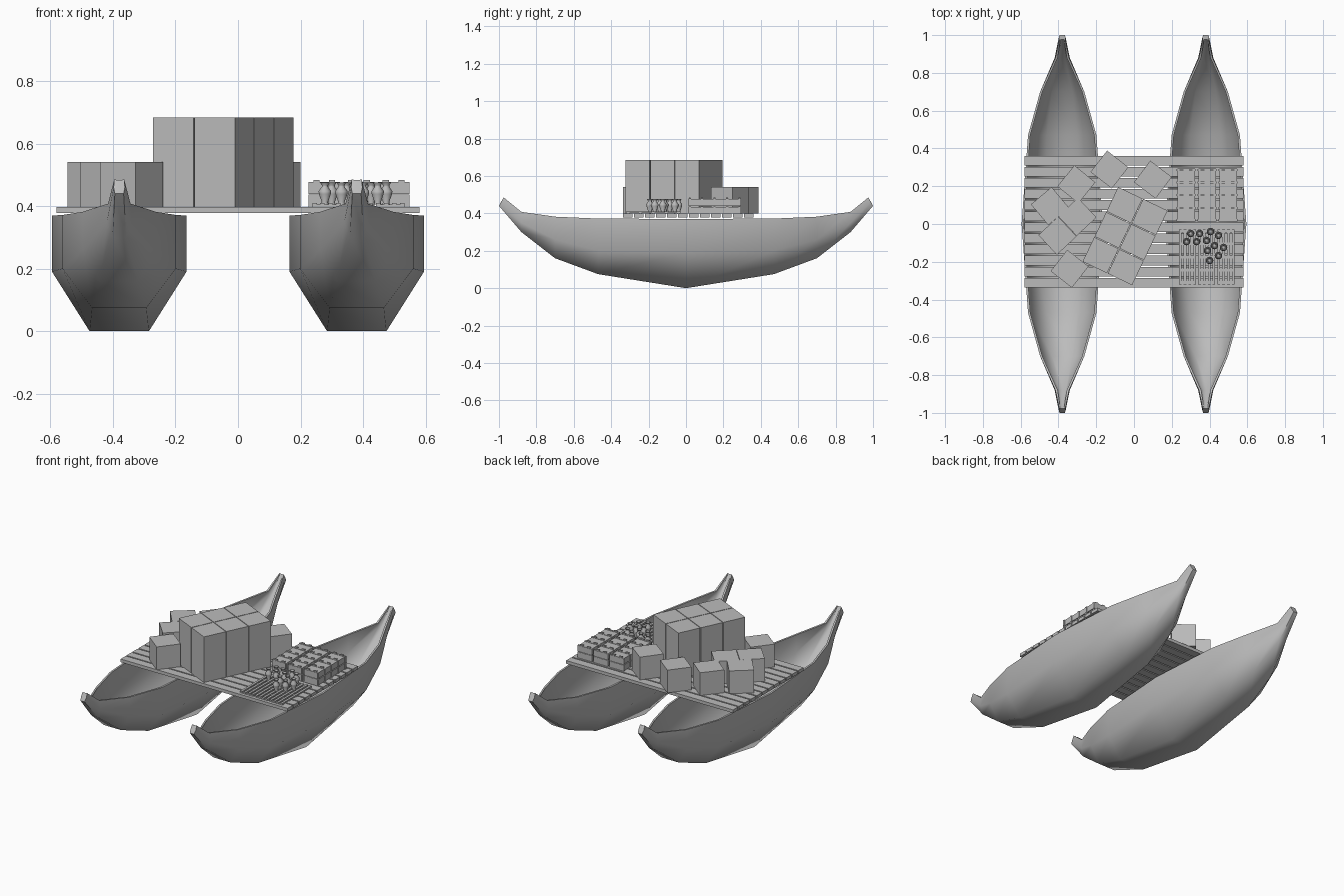
import bpy, bmesh, math
from mathutils import Matrix, Vector

if "Cube" in bpy.data.objects:
    bpy.data.objects.remove(bpy.data.objects["Cube"])

grey = bpy.data.materials.new("plain grey")
grey.diffuse_color = (0.5, 0.5, 0.5, 1)
grey.use_nodes = True
grey.node_tree.nodes["Principled BSDF"].inputs["Base Color"].default_value = grey.diffuse_color


def finish(name, bm, smooth=None):
    bmesh.ops.recalc_face_normals(bm, faces=bm.faces)
    me = bpy.data.meshes.new(name)
    bm.to_mesh(me)
    bm.free()
    me.materials.append(grey)
    ob = bpy.data.objects.new(name, me)
    bpy.context.collection.objects.link(ob)
    if smooth:
        bpy.ops.object.select_all(action='DESELECT')
        ob.select_set(True)
        bpy.context.view_layer.objects.active = ob
        bpy.ops.object.shade_smooth_by_angle(angle=math.radians(smooth))
    return ob


def box(bm, centre, size, rot=0):
    m = (Matrix.Translation(centre) @ Matrix.Rotation(math.radians(rot), 4, 'Z')
         @ Matrix.Diagonal((*size, 1)))
    bmesh.ops.create_cube(bm, size=1, matrix=m)


# Hulls: (y bottom, y top, z bottom, half bottom, z chine, half chine,
#         z rim, half rim, hollow depth ratio)
stations = [
    (0.00, 0.00, 0.000, 0.095, 0.19, 0.215, 0.370, 0.215, 0.95),
    (0.47, 0.47, 0.075, 0.087, 0.20, 0.181, 0.372, 0.181, 0.94),
    (0.70, 0.70, 0.160, 0.060, 0.26, 0.117, 0.382, 0.117, 0.90),
    (0.88, 0.88, 0.300, 0.022, 0.35, 0.040, 0.408, 0.036, 0.50),
    (1.00, 0.975, 0.440, 0.014, 0.46, 0.018, 0.485, 0.016, 0.02),
]


def hull(name, cx):
    bm = bmesh.new()
    rows = [(s, -1) for s in reversed(stations)] + [(s, 1) for s in stations[1:]]
    rings = []
    for (yb, yt, zb, hb, zm, hm, zt, ht, k), sign in rows:
        ym = (yb + yt) / 2
        outer = [(-ht, yt, zt), (-hm, ym, zm), (-hb, yb, zb),
                 (hb, yb, zb), (hm, ym, zm), (ht, yt, zt)]
        inner = [(x * (1 - min(0.4, 0.012 / ht)), yt + (y - yt) * k, zt + (z - zt) * k)
                 for x, y, z in reversed(outer)]
        rings.append([bm.verts.new((cx + x, sign * y, z)) for x, y, z in outer + inner])
    n = len(rings[0])
    for a, b in zip(rings, rings[1:]):
        for i in range(n):
            j = (i + 1) % n
            bm.faces.new((a[i], a[j], b[j], b[i]))
    for end in (rings[0], rings[-1]):
        for i in range(5):
            bm.faces.new((end[i], end[i + 1], end[10 - i], end[11 - i]) if i != 2
                         else (end[2], end[3], end[8], end[9]))if i < 2 else None
        bm.faces.new((end[2], end[3], end[8], end[9]))
        for i in (3, 4):
            bm.faces.new((end[i], end[i + 1], end[10 - i], end[11 - i]))
    finish(name, bm, 65)


hull("left_hull", -0.38)
hull("right_hull", 0.38)

# Deck planks across both hulls
bm = bmesh.new()
pitch = 0.705 / 12
for i in range(12):
    box(bm, (0, -0.34 + pitch * (i + 0.5), 0.388), (1.16, pitch - 0.008, 0.02))
finish("deck_planks", bm)

# Large block of cubes, stacked two high
S = 0.143
bm = bmesh.new()
turn = Matrix.Rotation(math.radians(-25.5), 3, 'Z')
for i in range(2):
    for j in range(3):
        for k in range(2):
            p = turn @ Vector(((i - 0.5) * 0.147, (j - 1) * 0.147, 0))
            box(bm, p + Vector((-0.047, -0.064, 0.398 + S * (k + 0.5))), (S, S, S), -25.5)
finish("stacked_crates", bm)

# Loose cubes around it
bm = bmesh.new()
for x, y, r in [(-0.13, 0.288, -38), (0.10, 0.235, -37), (-0.305, 0.21, -39),
                (-0.445, 0.095, 40), (-0.405, -0.062, 43), (-0.30, 0.038, 43),
                (-0.341, -0.237, -38)]:
    box(bm, (x, y, 0.398 + S / 2), (S, S, S), r)
finish("loose_crates", bm)

# Long low boxes: three columns, two layers, with battens
bm = bmesh.new()
for i in range(3):
    x = 0.276 + 0.111 * i
    for k in range(2):
        z = 0.398 + 0.041 * k
        box(bm, (x, 0.153, z + 0.019), (0.092, 0.28, 0.036))
        for y in (0.02, 0.085, 0.153, 0.22, 0.286):
            box(bm, (x, y, z + 0.0195), (0.1, 0.012, 0.039))
    for dx in (-0.025, 0.025):
        for y in (0.02, 0.085, 0.153, 0.22, 0.286):
            box(bm, (x + dx, y, 0.481), (0.02, 0.01, 0.007))
finish("long_boxes", bm)

# Slatted trays beside the boxes
bm = bmesh.new()
for i in range(3):
    x = 0.283 + 0.102 * i
    for dx in (-0.038, -0.013, 0.013, 0.038):
        box(bm, (x + dx, -0.175, 0.406), (0.014, 0.29, 0.008))
    for y in (-0.31, -0.245, -0.175, -0.105, -0.04):
        box(bm, (x, y, 0.401), (0.09, 0.014, 0.008))
finish("slatted_trays", bm)

# Turned jars standing on the trays
profile = [(0, 0), (0.012, 0), (0.010, 0.008), (0.019, 0.034), (0.020, 0.043),
           (0.010, 0.057), (0.010, 0.062), (0.016, 0.071), (0.012, 0.071), (0.008, 0.06), (0, 0.06)]
spots = [(0.30, -0.05), (0.278, -0.093), (0.347, -0.05), (0.405, -0.04),
         (0.447, -0.06), (0.331, -0.093), (0.384, -0.087), (0.426, -0.114),
         (0.474, -0.124), (0.389, -0.14), (0.447, -0.167), (0.40, -0.193)]
bm = bmesh.new()
N = 12
for cx, cy in spots:
    rings = []
    for r, z in profile:
        if r == 0:
            rings.append([bm.verts.new((cx, cy, 0.405 + z))] * N)
        else:
            rings.append([bm.verts.new((cx + r * math.cos(2 * math.pi * i / N),
                                        cy + r * math.sin(2 * math.pi * i / N),
                                        0.405 + z)) for i in range(N)])
    for a, b in zip(rings, rings[1:]):
        for i in range(N):
            j = (i + 1) % N
            bm.faces.new(list(dict.fromkeys((a[i], a[j], b[j], b[i]))))
finish("jars", bm, 50)
